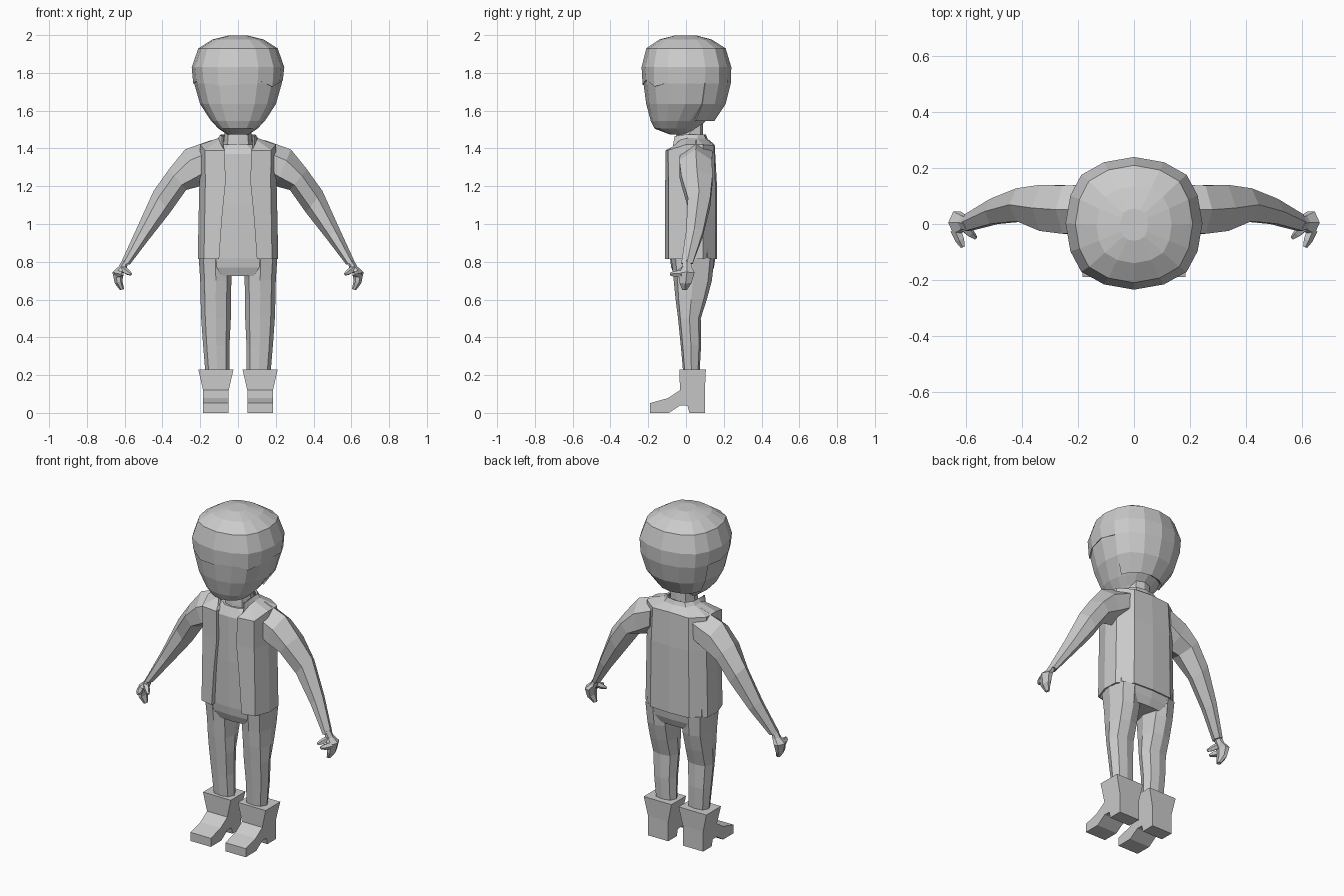
import bpy, bmesh, math
from mathutils import Vector

if "Cube" in bpy.data.objects:
    bpy.data.objects.remove(bpy.data.objects["Cube"])

grey = bpy.data.materials.new("light_grey")
grey.diffuse_color = (0.6, 0.6, 0.6, 1)
grey.use_nodes = True
grey.node_tree.nodes["Principled BSDF"].inputs["Base Color"].default_value = grey.diffuse_color


def finish(name, bm, mirror=False):
    bmesh.ops.recalc_face_normals(bm, faces=bm.faces)
    me = bpy.data.meshes.new(name)
    bm.to_mesh(me)
    bm.free()
    me.materials.append(grey)
    ob = bpy.data.objects.new(name, me)
    bpy.context.collection.objects.link(ob)
    if mirror:
        ob.modifiers.new("mirror", 'MIRROR').use_mirror_merge = False
    return ob


def loft(rings, closed=True, caps=True):
    bm = bmesh.new()
    rows = [[bm.verts.new(p) for p in r] for r in rings]
    n = len(rows[0])
    for a, b in zip(rows, rows[1:]):
        for i in range(n if closed else n - 1):
            j = (i + 1) % n
            bm.faces.new((a[i], a[j], b[j], b[i]))
    if caps:
        bm.faces.new(rows[0])
        bm.faces.new(rows[-1])
    return bm


def full(quarter):
    """Expand a quarter outline, from the back middle to the side, to a full loop."""
    half = quarter + [(x, -y) for x, y in quarter[-2::-1]]
    return half + [(-x, y) for x, y in half[-2:0:-1]]


HEAD = full([(0, 1), (.44, .92), (.77, .73), (.93, .42), (1, 0)])
BODY = full([(0, 1), (.55, .95), (.9, .65), (1, 0)])
LEG = full([(0, 1), (.72, .8), (1, 0)])


def ring(shape, z, x0, x1, yf, yb):
    cx, hx, cy, hy = (x0 + x1) / 2, (x1 - x0) / 2, (yf + yb) / 2, (yb - yf) / 2
    return [(cx + hx * x, cy + hy * y, z) for x, y in shape]


# head: z, half width, front y, back y
skull = [(1.475, .06, -.09, .07), (1.505, .105, -.17, .09), (1.545, .145, -.19, .15),
         (1.635, .205, -.215, .21), (1.745, .237, -.23, .237), (1.83, .245, -.235, .24),
         (1.93, .21, -.21, .21), (1.977, .135, -.14, .135), (1.998, .05, -.06, .055)]
bm = loft([ring(HEAD, z, -w * .98, w * .98, f * .98, b * (.7 if z < 1.6 else .96))
           for z, w, f, b in skull[:-2]])
finish("head", bm)

# hair shell: crown plus back and sides down to the nape, with a wavy fringe
bm = loft([ring(HEAD, z, -w, w, f, b) for z, w, f, b in skull])
drop = []
for f in bm.faces:
    c = f.calc_center_median()
    if c.z < 1.54 or (c.z < 1.745 and c.y < .07):
        drop.append(f)
bmesh.ops.delete(bm, geom=drop, context='FACES')
for v in bm.verts:
    if abs(v.co.z - 1.745) < .001 and v.co.y < .02:
        v.co.z += .018 * math.cos(v.co.x * 42 + 2)
hair = finish("hair", bm)
mod = hair.modifiers.new("thickness", 'SOLIDIFY')
mod.thickness = .015
mod.offset = -1

# neck
finish("neck", loft([ring(LEG, 1.38, -.085, .085, -.06, .10),
                     ring(LEG, 1.44, -.075, .075, -.055, .09),
                     ring(LEG, 1.53, -.065, .065, -.045, .09)]))

# shirt and pelvis
finish("shirt_and_hips", loft([ring(BODY, z, -w, w, f, b) for z, w, f, b in [
    (.725, .15, -.06, .13), (.77, .2, -.078, .148), (.82, .205, -.085, .155),
    (1.1, .19, -.092, .148), (1.37, .165, -.092, .14), (1.42, .085, -.065, .1)]]))

# open jacket: side outline from the front edge round to the back middle
side = [(.18, -.092), (.213, 0), (.208, .09), (.13, .155), (0, .163)]


def jacket_ring(z, edge, k):
    return [(edge, -.08, z), (edge, -.11, z)] + [(x * k, y, z) for x, y in side]


halves = [jacket_ring(.815, .10, 1), jacket_ring(1.03, .085, .98), jacket_ring(1.22, .066, .96),
          [(.07, -.075, 1.39), (.07, -.108, 1.39), (.175, -.095, 1.39), (.2, 0, 1.42),
           (.2, .09, 1.42), (.12, .148, 1.415), (0, .152, 1.42)],
          [(.078, -.06, 1.41), (.085, -.07, 1.41), (.1, -.03, 1.445), (.105, .01, 1.455),
           (.105, .06, 1.455), (.07, .105, 1.45), (0, .115, 1.45)],
          [(.075, -.055, 1.465), (.085, -.06, 1.465), (.092, -.03, 1.47), (.092, .01, 1.475),
           (.088, .06, 1.475), (.06, .095, 1.475), (0, .105, 1.475)]]
bm = loft([h + [(-x, y, z) for x, y, z in h[-2::-1]] for h in halves], closed=False, caps=False)
jacket = finish("jacket", bm)
mod = jacket.modifiers.new("thickness", 'SOLIDIFY')
mod.thickness = .01
mod.offset = -1


# arms and hands: outer edge (x, z), inner edge (x, z), front y, back y
def limb_ring(ox, oz, ix, iz, yf, yb):
    o, i, m = Vector((ox, 0, oz)), Vector((ix, 0, iz)), (yf + yb) / 2
    spots = [(0, m), (.3, yf), (.75, yf), (1, m), (.75, yb), (.3, yb)]
    return [o.lerp(i, t) + Vector((0, y, 0)) for t, y in spots]


finish("sleeve", loft([limb_ring(*r) for r in [
    (.14, 1.445, .15, 1.24, -.03, .14), (.28, 1.395, .2, 1.2, -.035, .138),
    (.365, 1.29, .275, 1.18, -.025, .14), (.447, 1.175, .36, 1.06, .01, .128),
    (.535, .98, .47, .92, 0, .09), (.62, .795, .573, .785, -.025, .035)]]), True)
finish("hand", loft([limb_ring(*r) for r in [
    (.612, .81, .58, .80, -.018, .025), (.632, .775, .59, .765, -.02, .03),
    (.665, .745, .605, .74, -.035, .045), (.652, .685, .612, .70, -.035, .03),
    (.625, .65, .603, .655, -.02, .005)]]), True)


def finger(name, a, b, r):
    a, b = Vector(a), Vector(b)
    u = (b - a).orthogonal().normalized()
    v = (b - a).normalized().cross(u)
    rows = [[p + (u * math.cos(t) + v * math.sin(t)) * s
             for t in (i * math.tau / 5 for i in range(5))]
            for p, s in ((a, r), (a.lerp(b, .6), r * .85), (b, r * .4))]
    finish(name, loft(rows), True)


finger("thumb", (.615, -.005, .765), (.567, -.05, .733), .019)
finger("forefinger", (.638, -.02, .735), (.612, -.083, .735), .02)

# trouser legs
finish("trouser_leg", loft([ring(LEG, *r) for r in [
    (.82, .03, .208, -.078, .15), (.70, .035, .2, -.065, .137), (.60, .038, .198, -.055, .11),
    (.50, .038, .195, -.042, .078), (.36, .045, .185, -.028, .08), (.18, .045, .17, -.012, .07)]]),
    True)

# boots: side profile (y, z) swept across, flared toward the top
profile = [(-.035, .23), (-.032, .12), (-.095, .078), (-.19, .052), (-.19, 0), (-.09, 0),
           (-.03, .04), (.008, .04), (.018, 0), (.1, 0), (.1, .12), (.105, .23)]


def boot_side(s):
    return [(.117 + s * (.068 + .025 * max(0, (z - .12) / .11)), y, z) for y, z in profile]


finish("boot", loft([boot_side(-1), boot_side(1)]), True)
